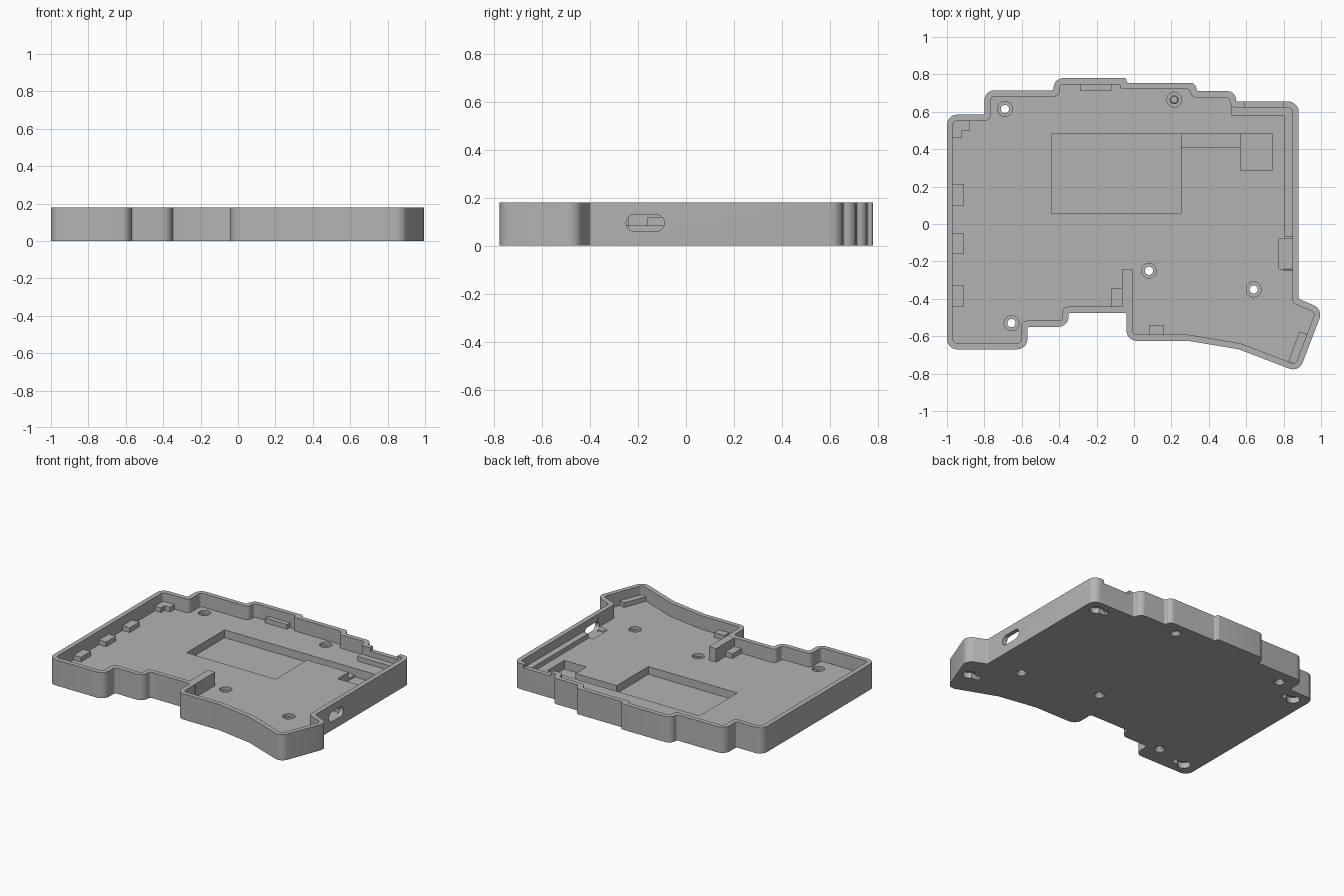
import bpy, bmesh, math
from mathutils import Vector

if "Cube" in bpy.data.objects:
    bpy.data.objects.remove(bpy.data.objects["Cube"])

HEIGHT, FLOOR, SUPPORT = 0.18, 0.085, 0.118
WALL = 0.033

grey = bpy.data.materials.new("plain grey")
grey.diffuse_color = (0.45, 0.45, 0.45, 1)
grey.use_nodes = True
grey.node_tree.nodes["Principled BSDF"].inputs["Base Color"].default_value = grey.diffuse_color

# Outer outline, counter-clockwise
OUTLINE = [(-1, -.67), (-.57, -.67), (-.57, -.55), (-.35, -.55), (-.35, -.475),
           (-.04, -.475), (-.04, -.625), (.29, -.625), (.56, -.67), (.882, -.793),
           (1.011, -.456), (.88, -.4), (.88, .655), (.545, .655), (.545, .71),
           (.335, .71), (.335, .755), (-.04, .755), (-.04, .78), (-.43, .78),
           (-.43, .715), (-.8, .715), (-.8, .585), (-1, .585)]


def corners(pts):
    """Yield previous, current and next point of a closed outline."""
    pts = [Vector(p) for p in pts]
    return [(pts[i - 1], p, pts[(i + 1) % len(pts)]) for i, p in enumerate(pts)]


def inset(pts, d):
    out = []
    for a, p, b in corners(pts):
        u, v = (p - a).normalized(), (b - p).normalized()
        n, m = Vector((-u.y, u.x)), Vector((-v.y, v.x))
        out.append(p + (n + m) * d / (1 + n.dot(m)))
    return out


def rounded(pts, r_out, r_in, steps=7):
    """Round outward corners by r_out and inward corners by r_in."""
    out = []
    for a, p, b in corners(pts):
        u, v = a - p, b - p
        turn = math.pi - u.angle(v)
        r = r_out if (p - a).cross(v) > 0 else r_in
        t = min(r * math.tan(turn / 2), .8 * u.length if u.length < .08 else .48 * u.length,
                .8 * v.length if v.length < .08 else .48 * v.length)
        if u.length < .03 or v.length < .03:
            t = min(t, .012)
        if r == 0 or turn < .3:
            out.append(p)
            continue
        s, e = p + u.normalized() * t, p + v.normalized() * t
        r = t / math.tan(turn / 2)
        c = p + (u.normalized() + v.normalized()).normalized() * (r / math.cos(turn / 2))
        sv, sign = s - c, (1 if (p - a).cross(v) > 0 else -1)
        for i in range(steps + 1):
            w = sign * turn * i / steps
            out.append(c + Vector((sv.x * math.cos(w) - sv.y * math.sin(w),
                                   sv.x * math.sin(w) + sv.y * math.cos(w))))
    return out


def finish(name, bm):
    bmesh.ops.recalc_face_normals(bm, faces=bm.faces)
    me = bpy.data.meshes.new(name)
    bm.to_mesh(me)
    bm.free()
    me.materials.append(grey)
    ob = bpy.data.objects.new(name, me)
    bpy.context.collection.objects.link(ob)
    return ob


def prism(name, pts, z0, z1):
    bm = bmesh.new()
    f = bm.faces.new([bm.verts.new((p[0], p[1], z0)) for p in pts])
    up = bmesh.ops.extrude_face_region(bm, geom=[f])["geom"]
    bmesh.ops.translate(bm, vec=(0, 0, z1 - z0),
                        verts=[g for g in up if isinstance(g, bmesh.types.BMVert)])
    return finish(name, bm)


def box(name, x0, x1, y0, y1, z0, z1):
    return prism(name, [(x0, y0), (x1, y0), (x1, y1), (x0, y1)], z0, z1)


def cone(name, x, y, z0, z1, r0, r1, sides=24):
    bm = bmesh.new()
    bmesh.ops.create_cone(bm, cap_ends=True, segments=sides, radius1=r0, radius2=r1, depth=z1 - z0)
    bmesh.ops.translate(bm, vec=(x, y, (z0 + z1) / 2), verts=bm.verts)
    return finish(name, bm)


def cut(target, cutter):
    bpy.context.view_layer.objects.active = target
    mod = target.modifiers.new("cut", 'BOOLEAN')
    mod.operation, mod.solver, mod.object = 'DIFFERENCE', 'EXACT', cutter
    bpy.ops.object.modifier_apply(modifier=mod.name)
    bpy.data.objects.remove(cutter)


# Tray with walls
tray = prism("tray", rounded(OUTLINE, .055, .012), 0, HEIGHT)
cut(tray, prism("cavity", rounded(inset(OUTLINE, WALL), .022, .03), FLOOR, .3))

# Battery pocket, cable channel and switch pocket
cut(tray, box("battery_pocket", -.44, .25, .06, .48, .03, .15))
cut(tray, box("cable_channel", .24, .60, .41, .48, .04, .15))
cut(tray, box("switch_pocket", .57, .74, .29, .48, .025, .15))

# Side port with its inner pocket
cut(tray, box("port_pocket", .775, .85, -.24, -.08, .06, .15))
port = bmesh.new()
ring = []
for cy, start in ((-.125, -90), (-.215, 90)):
    for i in range(11):
        a = math.radians(start + 18 * i)
        ring.append(port.verts.new((.8, cy + .035 * math.cos(a), .095 + .035 * math.sin(a))))
face = port.faces.new(ring)
ext = bmesh.ops.extrude_face_region(port, geom=[face])["geom"]
bmesh.ops.translate(port, vec=(.2, 0, 0), verts=[g for g in ext if isinstance(g, bmesh.types.BMVert)])
cut(tray, finish("port", port))

# Lowered rim at the back right
cut(tray, box("rim_dip", .59, .80, .60, .70, .155, .3))

# Screw holes, recessed above and countersunk below
for x, y in ((-.69, .615), (.215, .665), (.08, -.25), (.64, -.35), (-.655, -.53)):
    cut(tray, cone("screw_hole", x, y, -.05, .2, .022, .022))
    cut(tray, cone("screw_recess", x, y, .065, .15, .04, .04))
    cut(tray, cone("countersink", x, y, -.01, .025, .042, .018))

# Foot recesses underneath, each a round with a slot
for x, y, s in ((.79, .57, -1), (-.90, .50, 1), (-.90, -.58, 1), (.88, -.58, -1)):
    cut(tray, cone("foot_recess", x, y, -.05, .04, .042, .042))
    cut(tray, box("foot_slot", min(x, x + .085 * s), max(x, x + .085 * s),
                  y - .02, y + .02, -.05, .038))

bpy.ops.object.select_all(action='DESELECT')
tray.select_set(True)
bpy.context.view_layer.objects.active = tray
bpy.ops.object.shade_smooth_by_angle(angle=math.radians(30))

# Inner spur wall at the front notch
box("spur_wall", -.065, -.009, -.46, -.24, FLOOR - .01, HEIGHT - .0005)

# Board supports along the walls
base = FLOOR - .005
for name, x0, x1, y0, y1 in (
        ("left_support", -.975, -.91, .10, .21), ("left_support", -.975, -.91, -.16, -.05),
        ("left_support", -.975, -.91, -.44, -.33), ("back_support", -.29, -.12, .715, .755),
        ("spur_support", -.12, -.06, -.45, -.345), ("front_support", .08, .16, -.60, -.54)):
    box(name, x0, x1, y0, y1, base, SUPPORT)
prism("corner_support", [(-.975, .46), (-.92, .46), (-.92, .5), (-.877, .5),
                         (-.877, .56), (-.975, .56)], base, SUPPORT)
prism("angled_support", [(.825, -.735), (.87, -.752), (.935, -.593), (.885, -.575)], base, SUPPORT)

# Ledge along the right and back right walls
prism("board_ledge", [(.805, -.07), (.855, -.07), (.855, .63), (.52, .63), (.52, .58),
                      (.805, .58)], base, SUPPORT)
